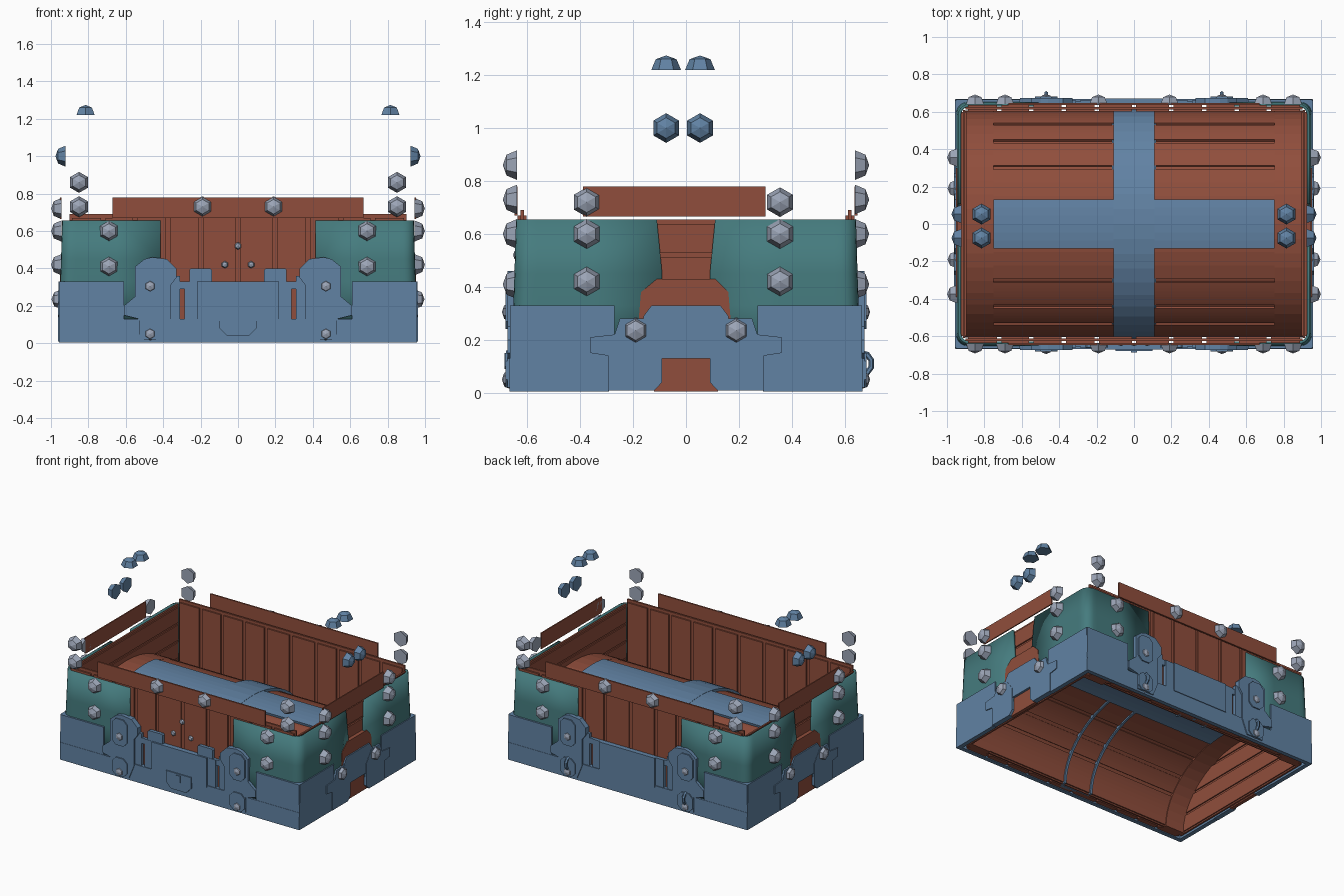
import bpy, bmesh, math
from mathutils import Vector, Matrix

if "Cube" in bpy.data.objects:
    bpy.data.objects.remove(bpy.data.objects["Cube"])

def material(name, rgb):
    m = bpy.data.materials.new(name)
    m.diffuse_color = (*rgb, 1)
    m.use_nodes = True
    m.node_tree.nodes["Principled BSDF"].inputs["Base Color"].default_value = m.diffuse_color
    return m

WOOD = material("red_brown_wood", (0.28, 0.076, 0.045))
IRON = material("blue_iron", (0.12, 0.225, 0.37))
TEAL = material("teal_metal", (0.06, 0.2, 0.21))
STUD = material("pale_steel", (0.33, 0.375, 0.47))

def finish(name, bm, mat, smooth=False):
    bmesh.ops.recalc_face_normals(bm, faces=bm.faces[:])
    me = bpy.data.meshes.new(name)
    bm.to_mesh(me)
    bm.free()
    me.materials.append(mat)
    ob = bpy.data.objects.new(name, me)
    bpy.context.collection.objects.link(ob)
    if smooth:
        bpy.context.view_layer.objects.active = ob
        ob.select_set(True)
        bpy.ops.object.shade_smooth_by_angle(angle=math.radians(35))
        ob.select_set(False)
    return ob

def prism(name, pts, place, mat):
    """Extrude a 2D outline between depth 0 and depth 1, using place(u, v, k)."""
    bm = bmesh.new()
    a = [bm.verts.new(place(u, v, 0)) for u, v in pts]
    b = [bm.verts.new(place(u, v, 1)) for u, v in pts]
    bm.faces.new(a)
    bm.faces.new(b)
    n = len(pts)
    for i in range(n):
        j = (i + 1) % n
        bm.faces.new((a[i], a[j], b[j], b[i]))
    return finish(name, bm, mat)

def plate(name, side, pts, d0, d1, mat):
    """Plate on a wall; outline is (along wall, z), depth measured from the centre."""
    s = 1 if side in ("back", "right") else -1
    if side in ("front", "back"):
        f = lambda u, v, k: (u, s * (d1 if k else d0), v)
    else:
        f = lambda u, v, k: (s * (d1 if k else d0), u, v)
    return prism(name + "_" + side, pts, f, mat)

def rect(u0, u1, z0, z1):
    return [(u0, z0), (u1, z0), (u1, z1), (u0, z1)]

def chamfer(u0, u1, z0, z1, c):
    return [(u0 + c, z0), (u1 - c, z0), (u1, z0 + c), (u1, z1 - c),
            (u1 - c, z1), (u0 + c, z1), (u0, z1 - c), (u0, z0 + c)]

# ---- Wooden walls: backing boards with planks on both faces
grooves = [-0.9, -0.72, -0.55, -0.375, -0.2, 0, 0.2, 0.375, 0.55, 0.72, 0.9]
for side in ("front", "back"):
    plate("wall_backing", side, rect(-0.9, 0.9, 0.01, 0.69), 0.612, 0.625, WOOD)
    for i, (a, b) in enumerate(zip(grooves, grooves[1:])):
        plate("wall_plank_%d" % i, side, rect(a + 0.012, b - 0.012, 0.01, 0.67), 0.602, 0.636, WOOD)
    # raised lid rim board
    plate("rim_board", side, rect(-0.67, 0.67, 0.67, 0.78), 0.637, 0.648, WOOD)
for side in ("left", "right"):
    plate("wall_backing", side, rect(-0.61, 0.61, 0.01, 0.655), 0.903, 0.915, WOOD)
    for i in range(5):
        z = 0.01 + i * 0.127
        plate("wall_plank_%d" % i, side, rect(-0.6, 0.6, z + 0.01, z + 0.12), 0.895, 0.925, WOOD)
    plate("rim_board", side, rect(-0.39, 0.30, 0.665, 0.78), 0.945, 0.953, WOOD)

# ---- Rounded teal corner shells
def corner(name, sx, sy):
    r = 0.06
    path = [(0.415, 0.642), (0.65, 0.642), (0.86, 0.642)]
    for i in range(6):
        a = math.radians(90 - 18 * i)
        path.append((0.94 - r + r * math.cos(a), 0.642 - r + r * math.sin(a)))
    path += [(0.94, 0.56), (0.94, 0.35), (0.94, 0.11)]
    bm = bmesh.new()
    rows = []
    for z, g, e in ((0.1, 0.012, 0.03), (0.33, 0.01, 0.02), (0.45, 0.006, 0.0), (0.655, 0, 0)):
        row = []
        for i, (x, y) in enumerate(path):
            x2, y2 = x + g, y + g
            if i == 0:
                x2 = x + e
            if i == len(path) - 1:
                y2 = y - (0 if z > 0.6 else 0.02)
            elif i > 8:
                y2 = y
            elif i < 3 and i:
                x2 = x
            row.append(bm.verts.new((sx * x2, sy * y2, z)))
        rows.append(row)
    for p, q in zip(rows, rows[1:]):
        for i in range(len(p) - 1):
            bm.faces.new((p[i], p[i + 1], q[i + 1], q[i]))
    ob = finish(name, bm, TEAL, True)
    mod = ob.modifiers.new("thickness", "SOLIDIFY")
    mod.thickness = 0.015
    mod.offset = -1 if ob.data.polygons[0].normal.y * sy > 0 else 1

for sx in (-1, 1):
    for sy in (-1, 1):
        corner("teal_corner", sx, sy)

# ---- Blue iron base frame
for side in ("front", "back"):
    plate("base_strip", side, rect(-0.955, 0.955, 0.005, 0.13), 0.637, 0.667, IRON)
    for m in (1, -1):
        def both(name, pts, d0, d1):
            plate(name, side, [(m * u, z) for u, z in pts], d0, d1, IRON)
        both("base_corner", [(0.61, 0.1), (0.957, 0.1), (0.952, 0.33), (0.61, 0.33)], 0.637, 0.665)
        # latch / hinge plates with chamfered heads
        both("latch_plate", [(0.36, 0.12), (0.40, 0.02), (0.53, 0.02), (0.53, 0.13), (0.61, 0.15),
                             (0.61, 0.20), (0.55, 0.25), (0.55, 0.41), (0.50, 0.45), (0.46, 0.46),
                             (0.38, 0.45), (0.33, 0.40), (0.33, 0.35), (0.36, 0.31)], 0.637, 0.674)
        both("latch_bolt", chamfer(0.41, 0.53, 0.24, 0.43, 0.03), 0.66, 0.682)
        both("latch_foot", chamfer(0.41, 0.53, 0.02, 0.15, 0.03), 0.66, 0.682)
        both("plate_link", rect(0.31, 0.37, 0.12, 0.36), 0.637, 0.660)
        both("plate_step", rect(0.21, 0.285, 0.12, 0.33), 0.637, 0.662)
        both("link_bar", rect(0.28, 0.32, 0.29, 0.33), 0.637, 0.656)
    plate("centre_plate", side, rect(-0.22, 0.22, 0.12, 0.33), 0.637, 0.672, IRON)

# front lock tongue, keyhole and tabs
plate("lock_tongue", "front", [(-0.1, 0.16), (-0.1, 0.08), (-0.06, 0.04), (0.06, 0.04),
                               (0.1, 0.08), (0.1, 0.16)], 0.64, 0.68, IRON)
plate("keyhole_cover", "front", [(-0.015, 0.15), (-0.015, 0.10), (0, 0.09), (0.015, 0.10),
                                 (0.015, 0.15)], 0.67, 0.686, IRON)
for m in (1, -1):
    plate("lock_tab", "front", chamfer(m * 0.2 - 0.06, m * 0.2 + 0.06, 0.3, 0.40, 0.008),
          0.637, 0.66, IRON)

# side corner blocks, handle mounts and wooden blocks
for side in ("left", "right"):
    for m in (1, -1):
        plate("base_corner", side, [(m * u, z) for u, z in
              [(0.29, 0.005), (0.665, 0.005), (0.66, 0.33), (0.27, 0.33), (0.27, 0.2), (0.29, 0.2)]],
              0.926, 0.957, IRON)
        plate("handle_wing", side, [(m * u, z) for u, z in
              [(0.12, 0.008), (0.295, 0.008), (0.295, 0.14), (0.36, 0.15), (0.36, 0.21),
               (0.27, 0.22), (0.25, 0.28), (0.15, 0.28), (0.09, 0.2), (0.09, 0.04)]],
              0.926, 0.963, IRON)
    plate("handle_bridge", side, [(-0.16, 0.13), (0.16, 0.13), (0.16, 0.29), (0.13, 0.33),
                                  (-0.13, 0.33), (-0.16, 0.29)], 0.926, 0.961, IRON)
    plate("handle_block", side, [(-0.18, 0.26), (0.17, 0.26), (0.16, 0.38), (0.11, 0.43),
                                 (-0.11, 0.43), (-0.17, 0.38)], 0.92, 0.952, WOOD)
    plate("lower_wood_block", side, rect(-0.12, 0.12, 0.005, 0.13), 0.92, 0.945, WOOD)

# ---- Curved lid nested inside the base
def arch(name, x0, x1, d0, d1, a0, a1, mat, n=16):
    pts = []
    for d, order in ((d1, range(n + 1)), (d0, range(n, -1, -1))):
        for i in order:
            a = math.radians(a0 + (a1 - a0) * i / n)
            pts.append(((0.603 + d) * math.cos(a), 0.01 + (0.465 + d) * math.sin(a)))
    return prism(name, pts, lambda u, v, k: (x1 if k else x0, u, v), mat)

arch("lid_shell", -0.91, 0.91, -0.02, -0.01, 0, 180, WOOD, 24)
for m in (-1, 1):
    arch("lid_end_arch", *sorted((m * 0.75, m * 0.91)), -0.035, 0.004, 0, 180, WOOD, 24)
    arch("lid_inner_rib", m * 0.11 - 0.008, m * 0.11 + 0.008, -0.04, 0.0, 0, 180, IRON, 24)
cuts = [0, 28, 43, 60, 120, 137, 152, 180]
for i, (a, b) in enumerate(zip(cuts, cuts[1:])):
    arch("lid_plank_%d" % i, -0.75, 0.75, -0.03, 0.002, a + 1.2, b - 1.2, WOOD, 8)
arch("lid_cross_band", -0.11, 0.11, -0.005, 0.02, 0, 180, IRON, 24)
arch("lid_long_band", -0.75, 0.75, -0.005, 0.018, 77.7, 102.3, IRON, 6)
arch("lid_long_band_inner", -0.75, 0.75, -0.042, -0.025, 77.7, 102.3, IRON, 6)

# ---- Six-sided domed studs
def stud(name, p, n, mat=STUD, r=0.056, h=0.054):
    rot = Vector(n).to_track_quat("Z", "Y").to_matrix()
    M = Matrix.Translation(p) @ rot.to_4x4()
    bm = bmesh.new()
    rings = [[bm.verts.new(M @ Vector((q * r * math.sin(math.radians(60 * i)),
              q * r * math.cos(math.radians(60 * i)), z * h))) for i in range(6)]
             for q, z in ((1, 0), (0.7, 0.74))]
    tip = bm.verts.new(M @ Vector((0, 0, h)))
    bm.faces.new(rings[0])
    for i in range(6):
        j = (i + 1) % 6
        bm.faces.new((rings[0][i], rings[0][j], rings[1][j], rings[1][i]))
        bm.faces.new((rings[1][i], rings[1][j], tip))
    finish(name, bm, mat)

for sx in (-1, 1):
    for sy in (-1, 1):
        for x, z in ((0.85, 0.86), (0.85, 0.73), (0.69, 0.60), (0.69, 0.41), (0.19, 0.73)):
            stud("wall_stud", (sx * x, sy * 0.638, z), (0, sy, 0))
        for z in (0.305, 0.05):
            stud("latch_stud", (sx * 0.47, sy * 0.665, z), (0, sy, 0), r=0.036, h=0.03)
        y = 0.355 if sy > 0 else -0.375
        for z in (0.72, 0.60, 0.42):
            stud("side_stud", (sx * 0.945, y, z), (sx, 0, 0))
        stud("handle_stud", (sx * 0.943, sy * 0.19, 0.235), (sx, 0, 0), r=0.053)
        cy = 0.053 if sy > 0 else -0.075
        stud("lid_end_stud", (sx * 0.922, cy, 1.0), (sx, 0, 0), IRON)
        stud("lid_top_stud", (sx * 0.815, cy, 1.22), (0, 0, 1), IRON)

# small lock studs on the front
for x, z in ((-0.07, 0.42), (0.07, 0.42), (0, 0.52)):
    stud("lock_stud", (x, -0.635, z), (0, -1, 0), r=0.02, h=0.018)

# ---- Hanging rings on the back hinges
for m in (-1, 1):
    bpy.ops.mesh.primitive_torus_add(location=(m * 0.47, 0.66, 0.11), major_radius=0.042,
                                     minor_radius=0.011, major_segments=10, minor_segments=6,
                                     rotation=(0, math.pi / 2, 0))
    bpy.context.object.name = "hinge_ring"
    bpy.context.object.data.materials.append(IRON)
